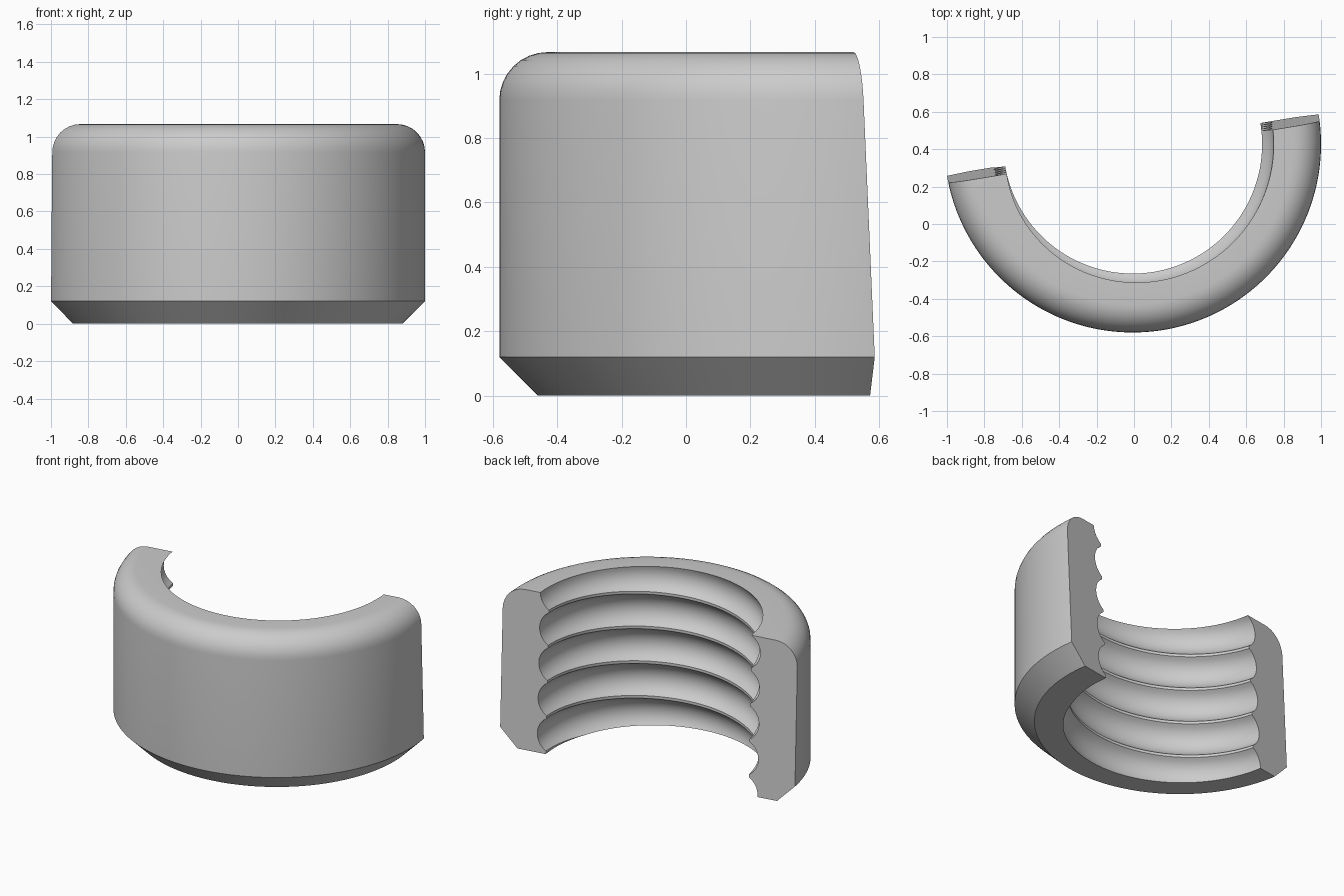
import bpy, bmesh, math
from mathutils import Vector

if "Cube" in bpy.data.objects:
    bpy.data.objects.remove(bpy.data.objects["Cube"], do_unlink=True)

# Main sizes
R, H = 1.007, 1.067              # outer radius, height
CHAMFER, FILLET = 0.12, 0.15     # lower and upper outer edges
CREST, DEPTH = 0.692, 0.062      # thread crest radius, groove depth
PITCH, FLAT = 0.236, 0.018       # thread pitch, width of the flat crest
CX, CY = -0.007, 0.427           # position of the axis
TURN = math.radians(9.4)         # how far the cut is turned about the axis
SLOPE = 0.044                    # backward lean of the cut
STEPS, ARC = 100, 10

HALF = (PITCH - FLAT) / 2
ARC_R = (HALF ** 2 + DEPTH ** 2) / (2 * DEPTH)
ARC_A = math.asin(HALF / ARC_R)


def thread_radius(d):
    """Bore radius at height d above a crest centre: round groove, flat crest."""
    t = d % PITCH - PITCH / 2
    if abs(t) >= HALF:
        return CREST
    return CREST + math.sqrt(ARC_R ** 2 - t * t) - (ARC_R - DEPTH)


# Heights of the thread points within one pitch, from the crest centre up
offsets = [FLAT / 2] + [PITCH / 2 + ARC_R * math.sin(ARC_A * (2 * i / ARC - 1))
                        for i in range(1, ARC)] + [PITCH - FLAT / 2]


def section(angle):
    """Closed (radius, height) section at one angle around the axis."""
    pts = [(R - CHAMFER, 0), (R, CHAMFER)]
    for i in range(9):
        a = math.pi / 2 * i / 8
        pts.append((R - FILLET + FILLET * math.cos(a),
                    H - FILLET + FILLET * math.sin(a)))
    crest = H + PITCH * (angle + TURN - math.pi) / (2 * math.pi)
    for turn in range(2, -8, -1):
        for o in reversed(offsets):
            d = turn * PITCH + o
            z = min(max(crest + d, 0), H)
            pts.append((thread_radius(z - crest), z))
    return pts


# Sweep the section through a little more than half a turn
bm = bmesh.new()
rings = []
for s in range(STEPS + 1):
    angle = math.radians(176 + 188 * s / STEPS)
    rings.append([bm.verts.new((r * math.cos(angle), r * math.sin(angle), z))
                  for r, z in section(angle)])
for a, b in zip(rings, rings[1:]):
    n = len(a)
    for i in range(n):
        j = (i + 1) % n
        bm.faces.new((a[i], b[i], b[j], a[j]))
bmesh.ops.remove_doubles(bm, verts=bm.verts[:], dist=1e-5)

# Slice both ends with one leaning plane and close them
cut = bmesh.ops.bisect_plane(bm, geom=bm.verts[:] + bm.edges[:] + bm.faces[:],
                             plane_co=(0, 0, 0), plane_no=Vector((0, 1, SLOPE)),
                             clear_outer=True, dist=1e-6)
rim = [e for e in bm.edges if e.is_boundary]
bmesh.ops.holes_fill(bm, edges=rim, sides=0)
bmesh.ops.recalc_face_normals(bm, faces=bm.faces[:])

mesh = bpy.data.meshes.new("half_nut")
bm.to_mesh(mesh)
bm.free()
nut = bpy.data.objects.new("half_nut", mesh)
bpy.context.collection.objects.link(nut)
nut.location = (CX, CY, 0)
nut.rotation_euler.z = TURN

# Plain grey metal
GREY = (0.6, 0.6, 0.6, 1)
mat = bpy.data.materials.new("light grey")
mat.use_nodes = True
mat.diffuse_color = GREY
mat.node_tree.nodes["Principled BSDF"].inputs["Base Color"].default_value = GREY
mesh.materials.append(mat)

bpy.ops.object.select_all(action="DESELECT")
nut.select_set(True)
bpy.context.view_layer.objects.active = nut
bpy.ops.object.shade_smooth_by_angle(angle=math.radians(30))
